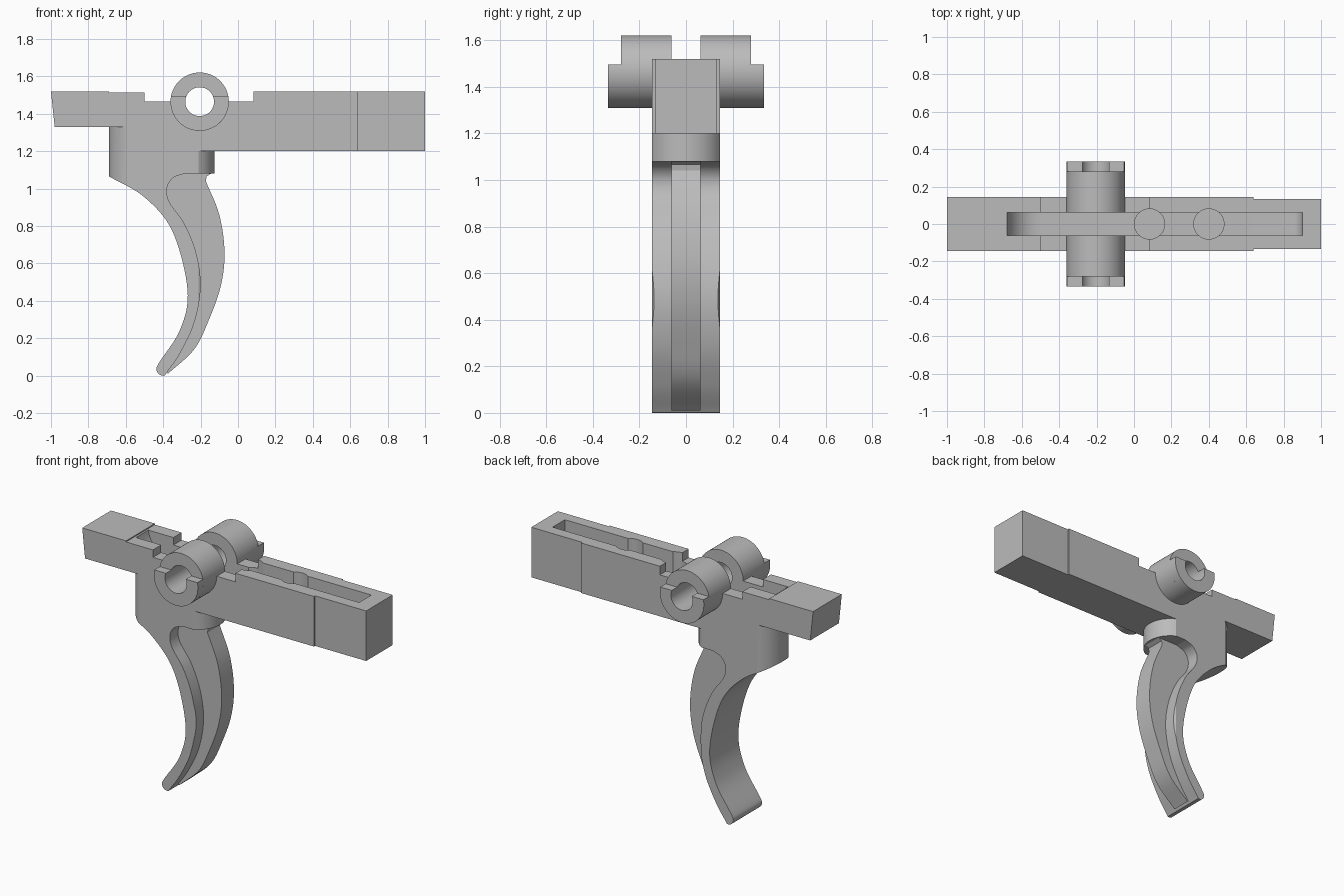
import bpy, bmesh, math
from mathutils import Vector

if "Cube" in bpy.data.objects:
    bpy.data.objects.remove(bpy.data.objects["Cube"], do_unlink=True)

steel = bpy.data.materials.new("plain_grey")
steel.use_nodes = True
GREY = (0.5, 0.5, 0.5, 1)
steel.diffuse_color = GREY
steel.node_tree.nodes["Principled BSDF"].inputs["Base Color"].default_value = GREY


def spline(pts, steps=8):
    """Smooth curve through a few 2D points."""
    p = [Vector(q) for q in pts]
    p = [2 * p[0] - p[1]] + p + [2 * p[-1] - p[-2]]
    out = []
    for a, b, c, d in zip(p, p[1:], p[2:], p[3:]):
        for i in range(steps):
            t = i / steps
            v = 2 * b + (c - a) * t + (2 * a - 5 * b + 4 * c - d) * t**2 + (3 * b - a - 3 * c + d) * t**3
            out.append(tuple(v / 2))
    return out + [tuple(pts[-1])]


def arc(cx, cy, r, start, end, n=16):
    angles = [math.radians(start + (end - start) * i / n) for i in range(n + 1)]
    return [(cx + r * math.cos(a), cy + r * math.sin(a)) for a in angles]


def extrude(name, profile, low, high, axis="y"):
    """Prism from a side profile (x, z) along y, or a plan profile (x, y) along z."""
    def place(u, v, w):
        return (u, w, v) if axis == "y" else (u, v, w)
    bm = bmesh.new()
    rings = [[bm.verts.new(place(u, v, w)) for u, v in profile] for w in (low, high)]
    n = len(profile)
    for ring in rings:
        bm.faces.new(ring)
    for i in range(n):
        j = (i + 1) % n
        bm.faces.new((rings[0][i], rings[0][j], rings[1][j], rings[1][i]))
    bmesh.ops.recalc_face_normals(bm, faces=bm.faces)
    mesh = bpy.data.meshes.new(name)
    bm.to_mesh(mesh)
    bm.free()
    mesh.materials.append(steel)
    ob = bpy.data.objects.new(name, mesh)
    bpy.context.collection.objects.link(ob)
    return ob


def combine(ob, tool, operation):
    mod = ob.modifiers.new("cut", "BOOLEAN")
    mod.object, mod.operation, mod.solver = tool, operation, "EXACT"
    bpy.context.view_layer.objects.active = ob
    bpy.ops.object.modifier_apply(modifier=mod.name)


HALF = 0.145
SLOT = 0.062
PIVOT = (-0.205, 1.465)

# Bar, with a slanted rear end and a lowered top around the pivot
bar = extrude("bar", [
    (-1, 1.52), (-0.98, 1.33), (-0.6, 1.33), (-0.6, 1.2), (0.64, 1.2), (0.64, 1.52),
    (0.083, 1.52), (0.083, 1.465), (-0.5, 1.465), (-0.5, 1.513), (-0.69, 1.513), (-0.69, 1.52),
], -HALF, HALF)
bar_end = extrude("bar_end", [(0.6, 1.2), (1, 1.2), (1, 1.52), (0.6, 1.52)], -0.134, 0.134)

# Pivot tube, with a lower half collar at each end
tube = extrude("pivot_tube", arc(*PIVOT, 0.156, 0, 354, 59), -0.28, 0.28)
collars = [extrude(side + "_collar", arc(*PIVOT, 0.156, 168.5, 371.5, 32), *span)
           for side, span in (("right", (-0.335, -0.27)), ("left", (0.27, 0.335)))]
for collar in collars:
    combine(tube, collar, "UNION")

# Trigger blade and its rounded post
mid_line = spline([(-0.385, 0.01), (-0.31, 0.12), (-0.235, 0.28), (-0.2, 0.47), (-0.222, 0.65),
                   (-0.285, 0.81), (-0.365, 0.925), (-0.38, 1.0), (-0.35, 1.055), (-0.29, 1.08)])
back_line = spline([(-0.69, 1.066), (-0.5, 0.954), (-0.35, 0.771), (-0.27, 0.46),
                    (-0.308, 0.25), (-0.425, 0.065)])
blade = extrude("trigger_blade",
                [(-0.6, 1.2), (-0.6, 1.33), (-0.69, 1.33)] + back_line
                + arc(-0.4, 0.036, 0.036, 155, 285, 10) + mid_line
                + [(-0.12, 1.08), (-0.12, 1.2)], -HALF, HALF)
R = 0.164
SPREAD = math.degrees(math.asin(HALF / R))
post_plan = extrude("post_plan",
                    arc(-0.125 - R, 0, R, -SPREAD, SPREAD)
                    + arc(-0.69 + R, 0, R, 180 - SPREAD, 180 + SPREAD), -0.2, 1.6, "z")
combine(blade, post_plan, "INTERSECT")

# Central rib along the front of the blade
front_line = spline([(-0.375, 0.01), (-0.235, 0.14), (-0.155, 0.3), (-0.092, 0.48),
                     (-0.072, 0.66), (-0.1, 0.86), (-0.172, 1.04)])
rib = extrude("trigger_rib",
              front_line + [(-0.168, 1.066), (-0.145, 1.08), (-0.145, 1.1), (-0.36, 1.1)]
              + spline([(-0.4, 0.95), (-0.3, 0.75), (-0.24, 0.47), (-0.28, 0.25), (-0.39, 0.03)]),
              -SLOT, SLOT)

# Slot with curved ends, spring pockets and pivot hole
FLOOR = 1.36
slot = extrude("slot_cutter",
               [(-0.68, 1.8), (-0.68, 1.52)] + arc(-0.5, FLOOR + 0.18, 0.18, 190, 270, 10)
               + arc(0.84, FLOOR + 0.06, 0.06, 270, 360, 8) + [(0.9, 1.8)], -SLOT, SLOT)
hole = extrude("hole_cutter", arc(*PIVOT, 0.077, 0, 352, 44), -0.5, 0.5)
pockets = [extrude("pocket_cutter", arc(x, 0, 0.081, 0, 350, 35), 1.27, 1.8, "z")
           for x in (0.083, 0.4)]
for cutter in [slot, hole] + pockets:
    combine(bar, cutter, "DIFFERENCE")
combine(bar_end, slot, "DIFFERENCE")
for cutter in (slot, hole):
    combine(tube, cutter, "DIFFERENCE")

for helper in collars + pockets + [post_plan, slot, hole]:
    bpy.data.objects.remove(helper, do_unlink=True)

# Smooth the curved sides and keep hard edges
bpy.ops.object.select_all(action="DESELECT")
for ob in (bar, bar_end, tube, blade, rib):
    ob.select_set(True)
bpy.context.view_layer.objects.active = bar
bpy.ops.object.shade_smooth_by_angle(angle=math.radians(30))
